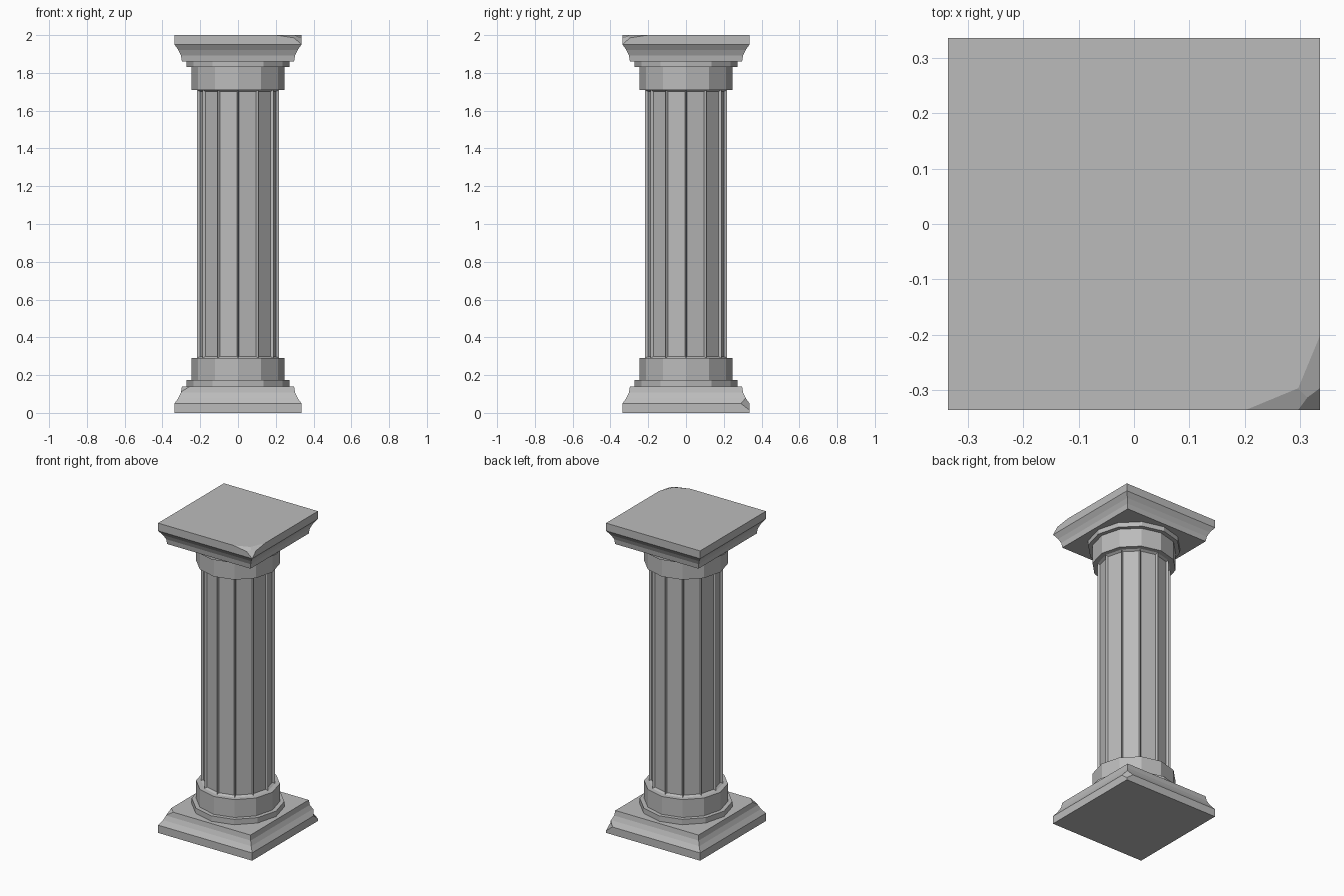
import bpy, bmesh
from mathutils import Vector

cube = bpy.data.objects.get("Cube")
if cube:
    bpy.data.objects.remove(cube, do_unlink=True)

stone = bpy.data.materials.new("grey stone")
stone.use_nodes = True
GREY = (0.5, 0.5, 0.5, 1)
stone.diffuse_color = GREY
stone.node_tree.nodes["Principled BSDF"].inputs["Base Color"].default_value = GREY


def finish(bm, name):
    bmesh.ops.recalc_face_normals(bm, faces=bm.faces)
    mesh = bpy.data.meshes.new(name)
    bm.to_mesh(mesh)
    bm.free()
    mesh.materials.append(stone)
    obj = bpy.data.objects.new(name, mesh)
    bpy.context.collection.objects.link(obj)
    return obj


def square_block(profile):
    """Stack square rings given as (half width, height)."""
    bm = bmesh.new()
    rings = [[bm.verts.new((sx * w, sy * w, z))
              for sx, sy in ((-1, -1), (1, -1), (1, 1), (-1, 1))]
             for w, z in profile]
    for low, high in zip(rings, rings[1:]):
        for i in range(4):
            j = (i + 1) % 4
            bm.faces.new((low[i], low[j], high[j], high[i]))
    bm.faces.new(rings[0][::-1])
    bm.faces.new(rings[-1])
    return bm


def chip(bm, corner, offset, stretch, segments=1):
    """Break off the corner nearest a point; stretch flattens the chip in z."""
    bm.verts.ensure_lookup_table()
    vert = min(bm.verts, key=lambda v: (v.co - Vector(corner)).length)
    for v in bm.verts:
        v.co.z *= stretch
    bmesh.ops.bevel(bm, geom=[vert], offset=offset, segments=segments,
                    profile=0.5, affect='VERTICES', clamp_overlap=True)
    for v in bm.verts:
        v.co.z /= stretch


def prism(radius, bottom, top):
    """Twelve-sided drum with a vertex on each axis."""
    bm = bmesh.new()
    bmesh.ops.create_cone(bm, cap_ends=True, segments=12, radius1=radius,
                          radius2=radius, depth=top - bottom)
    bmesh.ops.translate(bm, verts=bm.verts, vec=(0, 0, (bottom + top) / 2))
    return bm


# Square plinth and capital share one hollow moulding
moulding = [(0.336, 0), (0.336, 0.05), (0.315, 0.08), (0.302, 0.108), (0.297, 0.14)]

base = square_block(moulding)
chip(base, (0.336, 0.336, 0.05), 0.046, 1.3)
chip(base, (-0.297, -0.297, 0.14), 0.042, 1.45)
finish(base, "base_plinth")

cap = square_block([(w, 2 - z) for w, z in reversed(moulding)])
chip(cap, (0.336, -0.336, 2), 0.134, 2.7, segments=2)
finish(cap, "capital_slab")

# Stepped collars at both ends of the shaft
for name, radius, bottom, top in (
        ("lower_ring", 0.272, 0.14, 0.175), ("lower_drum", 0.246, 0.175, 0.29),
        ("upper_drum", 0.246, 1.71, 1.83), ("upper_ring", 0.272, 1.83, 1.86)):
    finish(prism(radius, bottom, top), name)

# Shaft with a recessed flute on each side
shaft = prism(0.216, 0.29, 1.71)
sides = [f for f in shaft.faces if abs(f.normal.z) < 0.5]
bmesh.ops.inset_individual(shaft, faces=sides, thickness=0.012)
normals = {f: f.normal.copy() for f in sides}
for f in sides:
    for v in f.verts:
        v.co -= normals[f] * 0.013
finish(shaft, "fluted_shaft")
